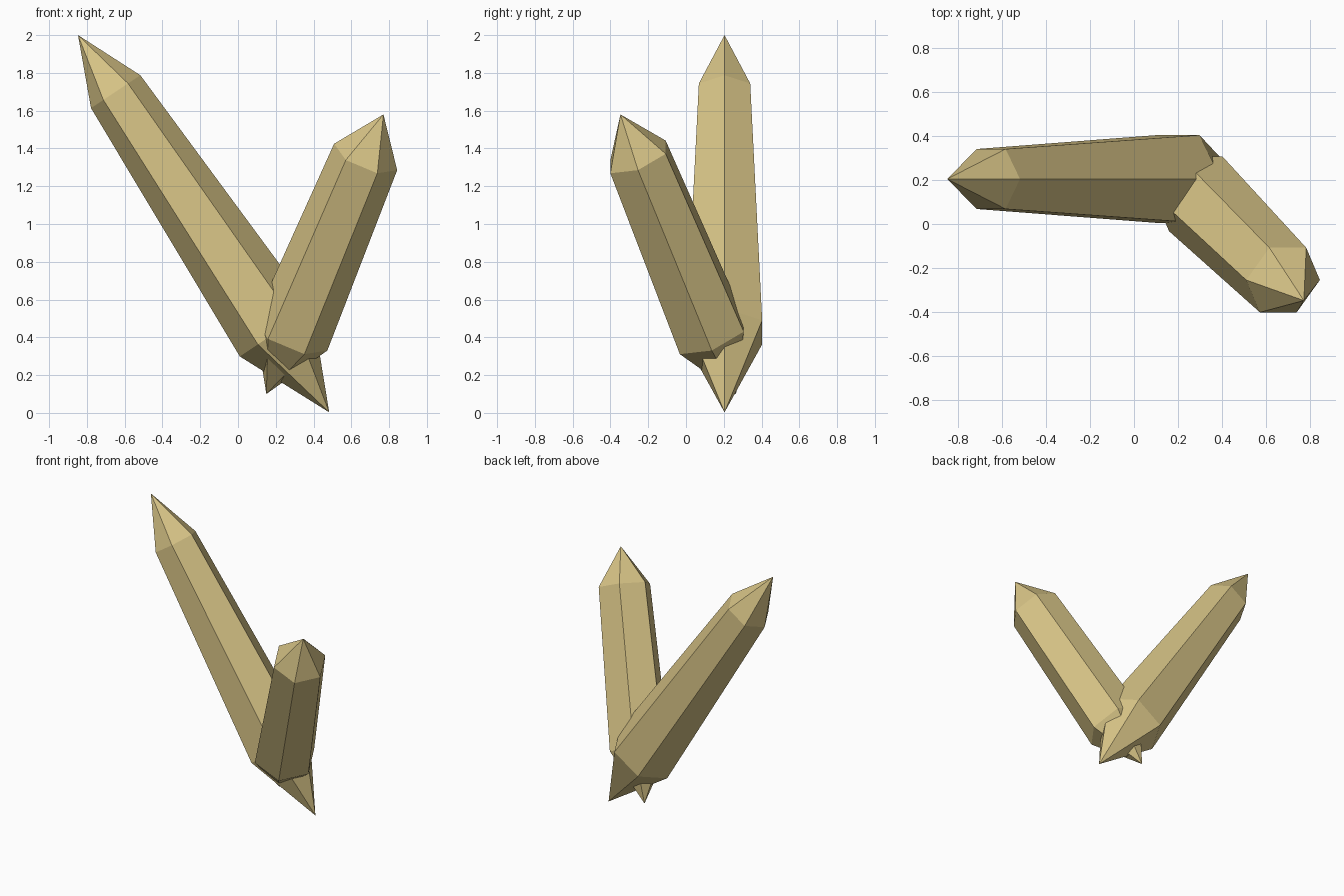
import bpy, bmesh
from math import cos, sin, pi
from mathutils import Vector

if "Cube" in bpy.data.objects:
    bpy.data.objects.remove(bpy.data.objects["Cube"])

mat = bpy.data.materials.new("amber_stone")
mat.diffuse_color = (0.68, 0.55, 0.24, 1)
mat.use_nodes = True
mat.node_tree.nodes["Principled BSDF"].inputs["Base Color"].default_value = mat.diffuse_color


def crystal(name, bottom, top, low, high):
    """Six-sided crystal pointed at both ends; low/high = (fraction along axis, radius)."""
    bottom, top = Vector(bottom), Vector(top)
    axis = (top - bottom).normalized()
    u = Vector((axis.z, 0, -axis.x)).normalized()
    v = axis.cross(u)
    bm = bmesh.new()
    rings = []
    for t, r in (low, high):
        c = bottom.lerp(top, t)
        rings.append([bm.verts.new(c + r * (cos(k * pi / 3) * u + sin(k * pi / 3) * v))
                      for k in range(6)])
    a, b = bm.verts.new(bottom), bm.verts.new(top)
    lo, hi = rings
    for k in range(6):
        n = (k + 1) % 6
        bm.faces.new((a, lo[n], lo[k]))             # lower point
        bm.faces.new((lo[k], lo[n], hi[n], hi[k]))  # shaft
        bm.faces.new((hi[k], hi[n], b))             # upper point
    bmesh.ops.recalc_face_normals(bm, faces=bm.faces)
    mesh = bpy.data.meshes.new(name)
    bm.to_mesh(mesh)
    bm.free()
    mesh.materials.append(mat)
    obj = bpy.data.objects.new(name, mesh)
    bpy.context.collection.objects.link(obj)


# Long crystal leaning left, shorter one leaning right and forward
crystal("long_crystal", (0.483, 0.204, 0.003), (-0.847, 0.204, 2.0), (0.212, 0.23), (0.85, 0.157))
crystal("short_crystal", (0.15, 0.265, 0.10), (0.77, -0.347, 1.58), (0.21, 0.209), (0.848, 0.181))
